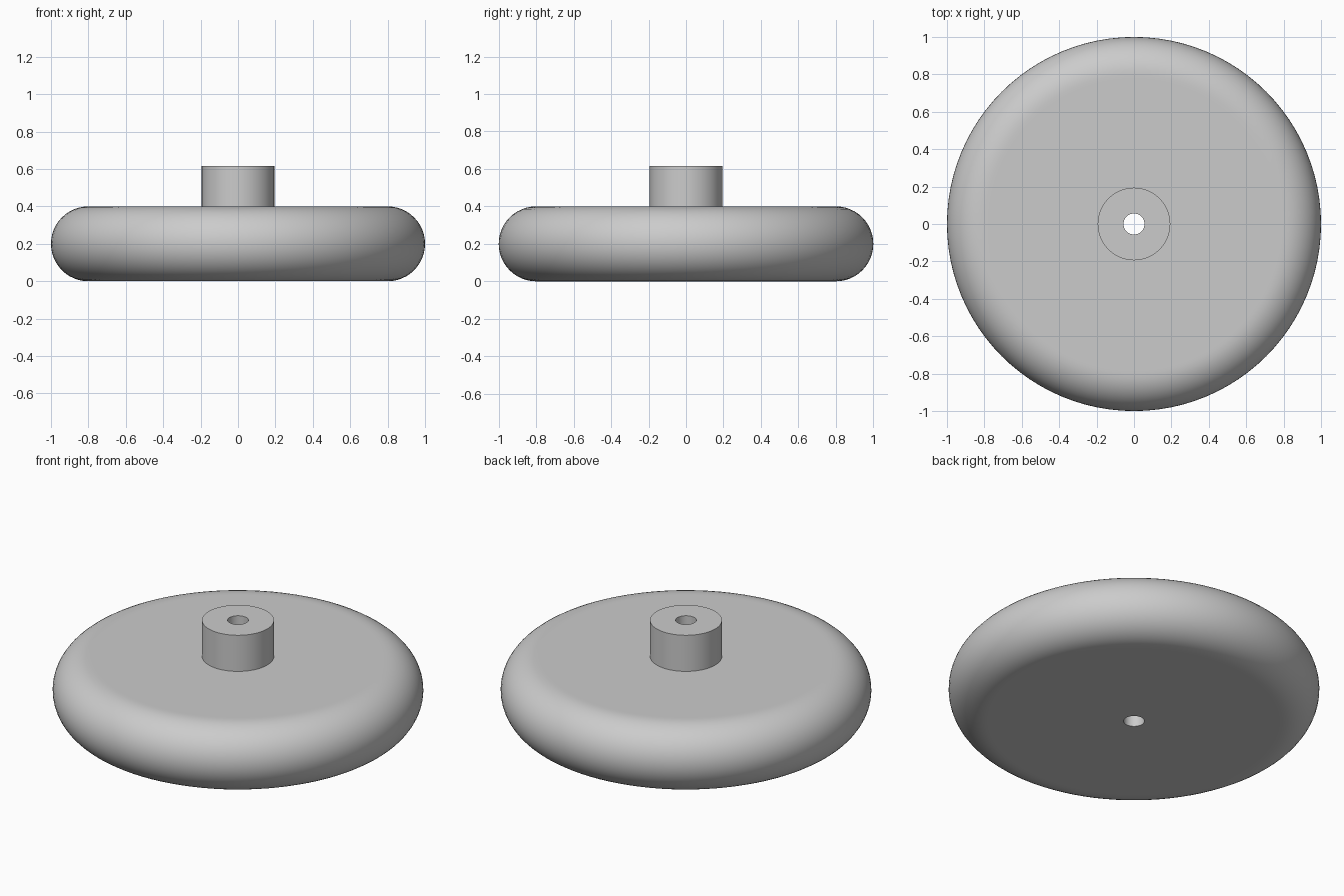
import bpy
import bmesh
from math import cos, sin, pi, radians
from mathutils import Vector

cube = bpy.data.objects.get("Cube")
if cube:
    bpy.data.objects.remove(cube, do_unlink=True)

SEGMENTS = 96
BORE, HUB, RIM = 0.056, 0.194, 0.2
DISC_TOP, HUB_TOP = 2 * RIM, 0.615
FLAT = 1 - RIM  # radius where the rounded rim begins

grey = bpy.data.materials.new("plain_grey")
grey.use_nodes = True
colour = (0.6, 0.6, 0.6, 1)
grey.diffuse_color = colour
grey.node_tree.nodes["Principled BSDF"].inputs["Base Color"].default_value = colour


def lathe(name, profile):
    """Revolve a closed (radius, height) profile around the z axis."""
    bm = bmesh.new()
    verts = [bm.verts.new((r, 0, z)) for r, z in profile]
    edges = [bm.edges.new((a, b)) for a, b in zip(verts, verts[1:] + verts[:1])]
    bmesh.ops.spin(bm, geom=verts + edges, cent=(0, 0, 0), axis=Vector((0, 0, 1)),
                   angle=2 * pi, steps=SEGMENTS, use_merge=False)
    bmesh.ops.remove_doubles(bm, verts=bm.verts[:], dist=0.0001)
    bmesh.ops.recalc_face_normals(bm, faces=bm.faces[:])
    mesh = bpy.data.meshes.new(name)
    bm.to_mesh(mesh)
    bm.free()
    mesh.materials.append(grey)
    obj = bpy.data.objects.new(name, mesh)
    bpy.context.collection.objects.link(obj)
    bpy.ops.object.select_all(action="DESELECT")
    obj.select_set(True)
    bpy.context.view_layer.objects.active = obj
    bpy.ops.object.shade_smooth_by_angle(angle=radians(30))
    return obj


# Disc with a full round rim, raised hub and a bore right through
steps = 24
rim = [(FLAT + RIM * cos(a), RIM + RIM * sin(a))
       for a in (pi * (i / steps - 0.5) for i in range(steps + 1))]
lower_face = [(BORE, 0), (FLAT - 0.02, 0)]
upper_face = [(FLAT - 0.02, DISC_TOP), (HUB, DISC_TOP)]
hub = [(HUB, HUB_TOP), (BORE, HUB_TOP)]
lathe("wheel_disc_with_hub", lower_face + rim + upper_face + hub)
